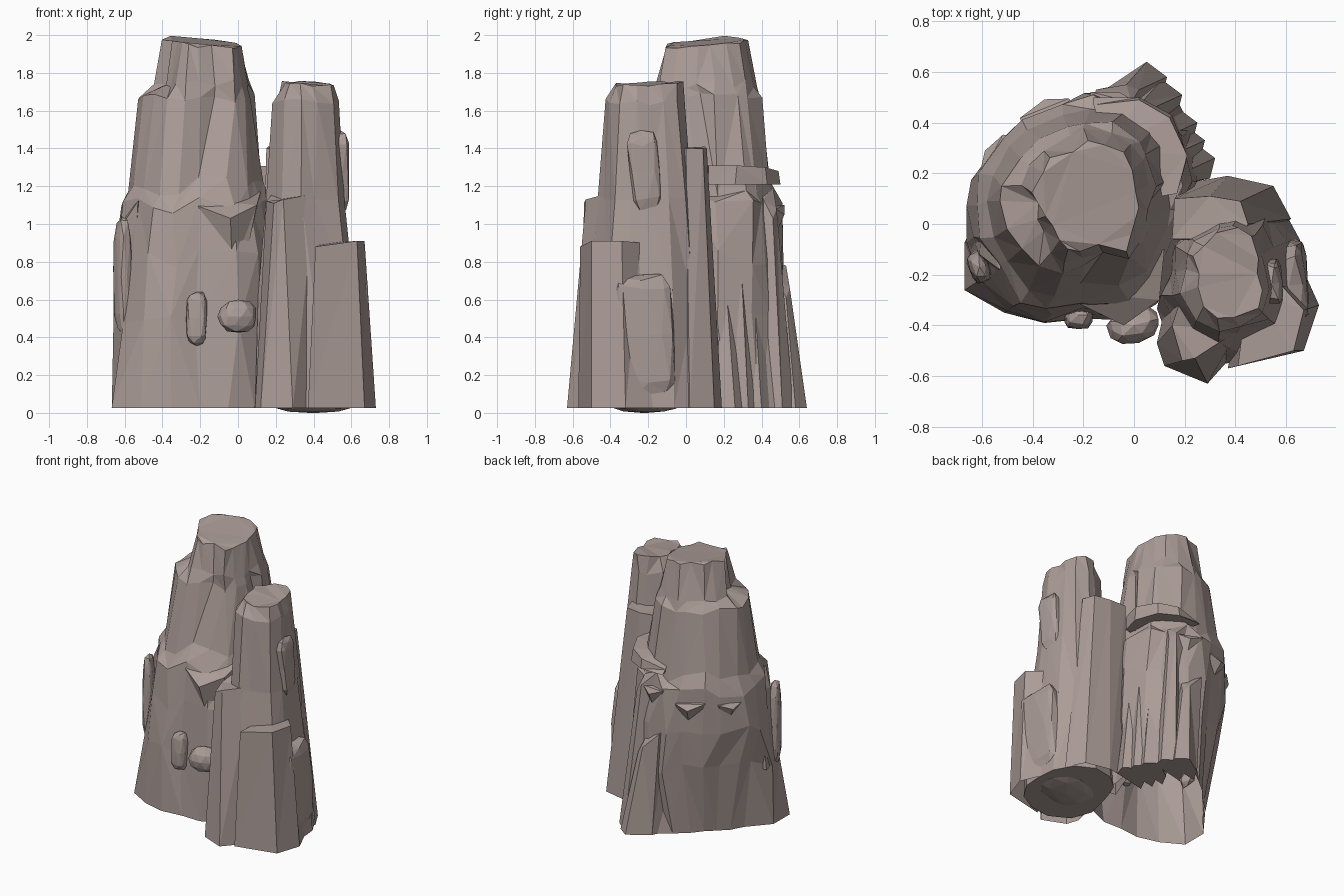
import bpy, bmesh, math, random
from mathutils import Vector, Matrix

if "Cube" in bpy.data.objects:
    bpy.data.objects.remove(bpy.data.objects["Cube"])

rng = random.Random(11)
stone = bpy.data.materials.new("warm grey stone")
stone.diffuse_color = (0.41, 0.335, 0.312, 1)
stone.use_nodes = True
stone.node_tree.nodes["Principled BSDF"].inputs["Base Color"].default_value = stone.diffuse_color
BASE = 0.025


def finish(bm, name):
    bmesh.ops.recalc_face_normals(bm, faces=bm.faces)
    me = bpy.data.meshes.new(name)
    bm.to_mesh(me)
    bm.free()
    me.materials.append(stone)
    ob = bpy.data.objects.new(name, me)
    bpy.context.collection.objects.link(ob)
    return ob


def skin(bm, rings, closed=False):
    """Chipped facets between rings, a faceted top and, if closed, an underside."""
    n = len(rings[0])
    for a, b in zip(rings, rings[1:]):
        for i in range(n):
            j = (i + 1) % n
            q = (a[i], a[j], b[j], b[i])
            k = rng.randint(0, 1)
            bm.faces.new((q[k], q[k + 1], q[k + 2]))
            bm.faces.new((q[k], q[k + 2], q[(k + 3) % 4]))
    ends = [bm.faces.new(rings[-1])]
    if closed:
        ends.append(bm.faces.new(rings[0]))
    bmesh.ops.triangulate(bm, faces=ends, ngon_method='BEAUTY')


def crag(name, cx, cy, levels, sides, jit, tilt=(0, 0), crevices=(), closed=False):
    """Loft of radial outlines (12 directions, counter-clockwise from +x)."""
    bm = bmesh.new()
    flute = [rng.uniform(-jit, jit) for _ in range(sides)]
    turn = [rng.uniform(-.28, .28) for _ in range(sides)]
    rings, last = [], len(levels) - 1
    for k, (z, radii) in enumerate(levels):
        ring = []
        for i in range(sides):
            t = 12 * i / sides
            a, f = int(t), t - int(t)
            r = radii[a] * (1 - f) + radii[(a + 1) % 12] * f
            r += flute[i] * (0.7 if k else 0.2) + rng.uniform(-jit, jit) * (0.6 if k else 0.1)
            if i in crevices and k >= last - 2:
                r -= 0.07
            ang = math.tau * (i + (turn[i] + rng.uniform(-.15, .15) if k else 0)) / sides
            x, y = r * math.cos(ang), r * math.sin(ang)
            if k == 0:
                dz = 0
            elif k == last:
                dz = x * tilt[0] + y * tilt[1] + rng.uniform(-.012, .012)
            else:
                dz = rng.uniform(-1, 1) * (0.025 if k >= last - 2 else 0.06)
            ring.append(bm.verts.new((cx + x, cy + y, z + dz)))
        rings.append(ring)
    skin(bm, rings, closed)
    return finish(bm, name)


def buttress(name, bottom, top, z0=BASE, closed=False):
    """Straight slab: bottom outline (x, y) up to top outline (x, y, z)."""
    bm = bmesh.new()
    rings = [[bm.verts.new((x, y, z0)) for x, y in bottom], [bm.verts.new(p) for p in top]]
    skin(bm, rings, closed)
    return finish(bm, name)


def boulder(name, loc, size, rot=0, power=0.6, jit=0.08, lean=0):
    """Chipped boxy stone half sunk in the wall; rot turns it about z, lean about x."""
    bm = bmesh.new()
    bmesh.ops.create_icosphere(bm, subdivisions=2, radius=1)
    for v in bm.verts:
        p = [math.copysign(abs(c) ** power, c) * (1 + rng.uniform(-jit, jit)) for c in v.co]
        v.co = Vector([c * s / 2 for c, s in zip(p, size)])
    bmesh.ops.dissolve_limit(bm, angle_limit=math.radians(14), verts=bm.verts, edges=bm.edges)
    bmesh.ops.triangulate(bm, faces=bm.faces)
    bm.transform(Matrix.Translation(loc) @ Matrix.Rotation(math.radians(rot), 4, 'Z')
                 @ Matrix.Rotation(math.radians(lean), 4, 'X'))
    return finish(bm, name)


def overhang(name, x, y, z, ang, w, out, h):
    """Wedge jutting from the wall in direction ang, tapering to a point below."""
    m = Matrix.Translation((x, y, z)) @ Matrix.Rotation(math.radians(ang), 4, 'Z')
    bm = bmesh.new()
    pts = [(-.12, -w, h * .1), (out * .5, -w * .6, 0), (out, w * .1, -.03), (out * .4, w, .02),
           (-.12, w, h * .12), (-.06, 0, -h)]
    vs = [bm.verts.new(m @ Vector(p)) for p in pts]
    bmesh.ops.convex_hull(bm, input=vs)
    return finish(bm, name)


# Tall main peak, undercut at the back left
crag("main_peak", -0.2, 0.08, [
    (BASE, [.42, .50, .60, .36, .26, .26, .34, .60, .51, .46, .49, .46]),
    (0.50, [.41, .47, .50, .43, .36, .35, .42, .55, .49, .44, .47, .43]),
    (0.82, [.40, .45, .46, .44, .41, .40, .47, .48, .47, .43, .45, .41]),
    (1.10, [.37, .41, .42, .42, .41, .41, .42, .43, .44, .41, .41, .38]),
    (1.20, [.33, .37, .40, .38, .36, .36, .39, .39, .38, .33, .34, .33]),
    (1.67, [.26, .29, .35, .33, .30, .30, .33, .32, .28, .25, .26, .26]),
    (1.74, [.25, .28, .31, .29, .27, .26, .20, .20, .22, .24, .25, .25]),
    (1.96, [.21, .23, .25, .24, .23, .20, .15, .16, .18, .21, .23, .21])],
    20, 0.028, (-.10, .10), (16,))

# Smaller right pinnacle
crag("right_pinnacle", 0.37, -0.2, [
    (BASE, [.30, .32, .35, .34, .30, .24, .25, .32, .38, .36, .34, .32]),
    (0.60, [.25, .27, .29, .27, .25, .23, .23, .28, .33, .33, .30, .28]),
    (1.15, [.20, .22, .24, .23, .22, .22, .21, .25, .27, .26, .24, .21]),
    (1.64, [.15, .17, .19, .19, .19, .18, .17, .21, .23, .23, .20, .16]),
    (1.74, [.13, .15, .17, .18, .16, .14, .12, .14, .17, .19, .18, .14])],
    14, 0.016, (-.06, .03), closed=True)

# Flat-topped buttresses around the pinnacle
buttress("front_right_buttress",
         [(.37, -.57), (.67, -.50), (.73, -.32), (.64, -.12), (.45, -.15)],
         [(.41, -.56, .88), (.63, -.50, .91), (.67, -.34, .91), (.58, -.24, .90), (.45, -.25, .90)])
buttress("front_left_buttress",
         [(.09, -.47), (.12, -.56), (.29, -.63), (.37, -.54), (.13, -.30)],
         [(.15, -.40, 1.12), (.19, -.54, 1.11), (.24, -.53, 1.13), (.41, -.42, 1.16),
          (.19, -.28, 1.17)])
buttress("rear_pillar",
         [(.12, -.05), (.50, -.08), (.62, .02), (.55, .15), (.37, .19), (.20, .16)],
         [(.15, -.06, 1.40), (.42, -.06, 1.41), (.45, .00, 1.40), (.42, .09, 1.40),
          (.30, .11, 1.40), (.16, .10, 1.41)])

# Jagged ribs on the back right, between the two peaks
for i, (x, y, h) in enumerate([(.22, .24, .75), (.18, .31, 1.06), (.15, .38, .85),
                               (.09, .49, 1.08), (.03, .56, .66)]):
    w = 0.08
    buttress(f"back_rib_{i + 1}",
             [(x - .18, y - .12), (x + w, y - .06), (x + w + .02, y + .02), (x + .02, y + w), (x - .13, y - .02)],
             [(x - .20, y - .11, h + .14), (x - .04, y - .08, h + .05), (x - .01, y - .03, h - .05),
              (x - .06, y - .01, h), (x - .18, y - .03, h + .12)], closed=True)

# Overhanging ledges: back band, front wedge and spurs
buttress("back_ledge",
         [(.05, .10), (.17, .12), (.21, .26), (.15, .43), (.02, .50), (-.16, .50), (-.1, .3)],
         [(.05, .10, 1.30), (.17, .12, 1.31), (.21, .27, 1.31), (.14, .42, 1.30), (.02, .49, 1.28),
          (-.16, .47, 1.24), (-.1, .3, 1.3)], 1.21, True)
buttress("front_wedge",
         [(-.10, -.24), (-.03, -.31), (.03, -.28), (.03, -.20)],
         [(-.33, -.26, 1.14), (-.04, -.40, 1.03), (.10, -.30, 1.10), (.12, -.1, 1.17)], 0.76)
buttress("left_spur",
         [(-.66, .0), (-.64, -.13), (-.56, -.20), (-.5, 0)],
         [(-.60, .0, 1.05), (-.61, -.12, 1.0), (-.53, -.18, 1.12), (-.45, .0, 1.14)], 0.45)
overhang("back_left_spur", -.53, .27, 1.02, 150, .13, .06, .26)
overhang("back_spur", -.32, .44, 1.02, 110, .13, .06, .24)
overhang("back_middle_spur", -.06, .47, 1.08, 75, .12, .05, .28)

# Stones bulging from the walls
boulder("right_lower_slab", (.61, -.22, .41), (.15, .32, .68), 4, .45, lean=4)
boulder("right_upper_slab", (.54, -.22, 1.28), (.09, .17, .42), 8, .5, lean=5)
boulder("front_tall_stone", (-.22, -.36, .50), (.11, .11, .29))
boulder("front_round_stone", (.0, -.40, .51), (.21, .14, .17), 15, 0.85)
boulder("left_stone", (-.61, -.17, .72), (.08, .13, .62), 20)
boulder("base_stone", (.40, -.22, .06), (.46, .36, .12), 20, 0.8, 0.03)
